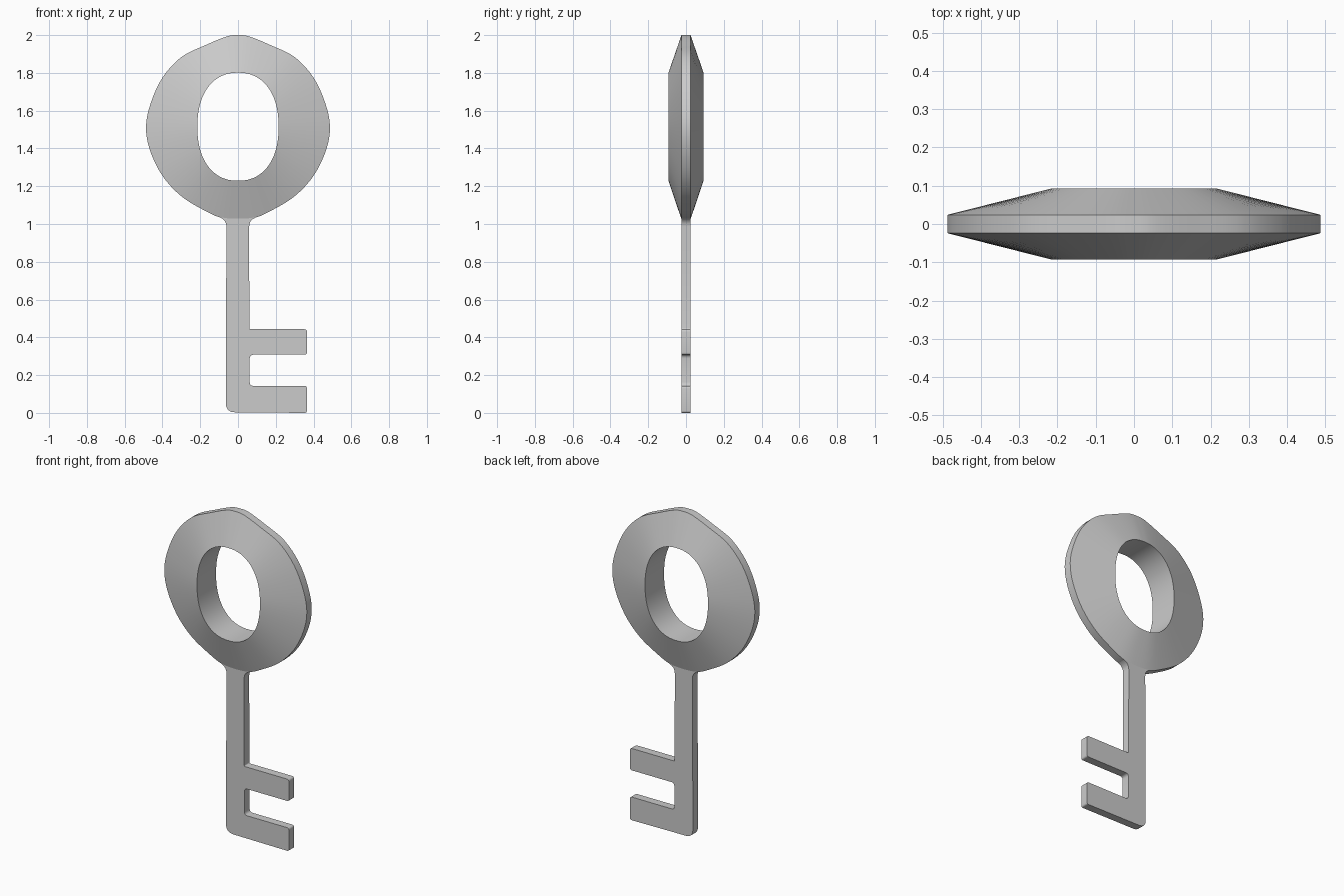
import bpy, bmesh, math
from mathutils import Vector

if "Cube" in bpy.data.objects:
    bpy.data.objects.remove(bpy.data.objects["Cube"])


def finish(bm, name):
    bmesh.ops.recalc_face_normals(bm, faces=bm.faces)
    me = bpy.data.meshes.new(name)
    bm.to_mesh(me)
    bm.free()
    ob = bpy.data.objects.new(name, me)
    bpy.context.collection.objects.link(ob)
    bpy.ops.object.select_all(action='DESELECT')
    ob.select_set(True)
    bpy.context.view_layer.objects.active = ob
    bpy.ops.object.shade_smooth_by_angle(angle=math.radians(35))
    return ob


def smooth_loop(pts, steps):
    # closed Catmull-Rom curve through the points
    out, n = [], len(pts)
    for i in range(n):
        a, b, c, d = (Vector(pts[(i + k) % n]) for k in (-1, 0, 1, 2))
        for s in range(steps):
            t = s / steps
            out.append(0.5 * (2 * b + (c - a) * t + (2 * a - 5 * b + 4 * c - d) * t * t
                              + (3 * b - a - 3 * c + d) * t ** 3))
    return out


def rounded(corners, steps=4):
    # outline with a rounding distance for each corner (x, z, r)
    out, n = [], len(corners)
    for i, (x, z, r) in enumerate(corners):
        p = Vector((x, z))
        if r == 0:
            out.append(p)
            continue
        a = p + (Vector(corners[i - 1][:2]) - p).normalized() * r
        b = p + (Vector(corners[(i + 1) % n][:2]) - p).normalized() * r
        for s in range(steps + 1):
            t = s / steps
            out.append(a * (1 - t) ** 2 + p * 2 * t * (1 - t) + b * t * t)
    return out


# Bow: tapered ring, thick at the hole and thin at the rim
half = [(0.06, 1.993), (0.17, 1.948), (0.30, 1.884), (0.40, 1.775), (0.462, 1.64),
        (0.487, 1.515), (0.466, 1.39), (0.40, 1.255), (0.30, 1.147), (0.18, 1.073),
        (0.09, 1.033)]
ctrl = [(0, 2.0)] + half + [(0, 1.025)] + [(-x, z) for x, z in reversed(half)]
outer = smooth_loop(ctrl, 4)
cz, hx, hz, power = 1.515, 0.215, 0.286, 2.25
inner = []
for p in outer:
    d = (p - Vector((0, cz))).normalized()
    r = (abs(d.x / hx) ** power + abs(d.y / hz) ** power) ** (-1 / power)
    inner.append(d * r + Vector((0, cz)))

bm = bmesh.new()
loops = [[bm.verts.new((p.x, y, p.y)) for p in ring]
         for ring, y in ((inner, -0.093), (outer, -0.024), (outer, 0.024), (inner, 0.093))]
for k in range(4):
    a, b = loops[k], loops[(k + 1) % 4]
    for i in range(len(a)):
        j = (i + 1) % len(a)
        bm.faces.new((a[i], a[j], b[j], b[i]))
finish(bm, "bow")

# Shaft and bit: one flat outline with two teeth and a flared neck
outline = rounded([
    (-0.065, 0.005, 0.05), (-0.02, 0.005, 0), (0.365, 0.002, 0.012), (0.365, 0.145, 0.014),
    (0.062, 0.145, 0.02), (0.062, 0.31, 0.02), (0.365, 0.31, 0.012), (0.365, 0.445, 0.014),
    (0.06, 0.445, 0.008), (0.059, 1.022, 0.035), (0.11, 1.043, 0), (0.08, 1.06, 0),
    (-0.08, 1.06, 0), (-0.11, 1.043, 0), (-0.061, 1.022, 0.035)])
for p in outline:
    p.y = max(0.0, p.y - 0.002)
bm = bmesh.new()
face = bm.faces.new([bm.verts.new((p.x, -0.025, p.y)) for p in outline])
ext = bmesh.ops.extrude_face_region(bm, geom=[face])
bmesh.ops.translate(bm, vec=(0, 0.05, 0),
                    verts=[g for g in ext["geom"] if isinstance(g, bmesh.types.BMVert)])
bmesh.ops.triangulate(bm, faces=[f for f in bm.faces if len(f.verts) > 4])
finish(bm, "shaft_and_bit")
